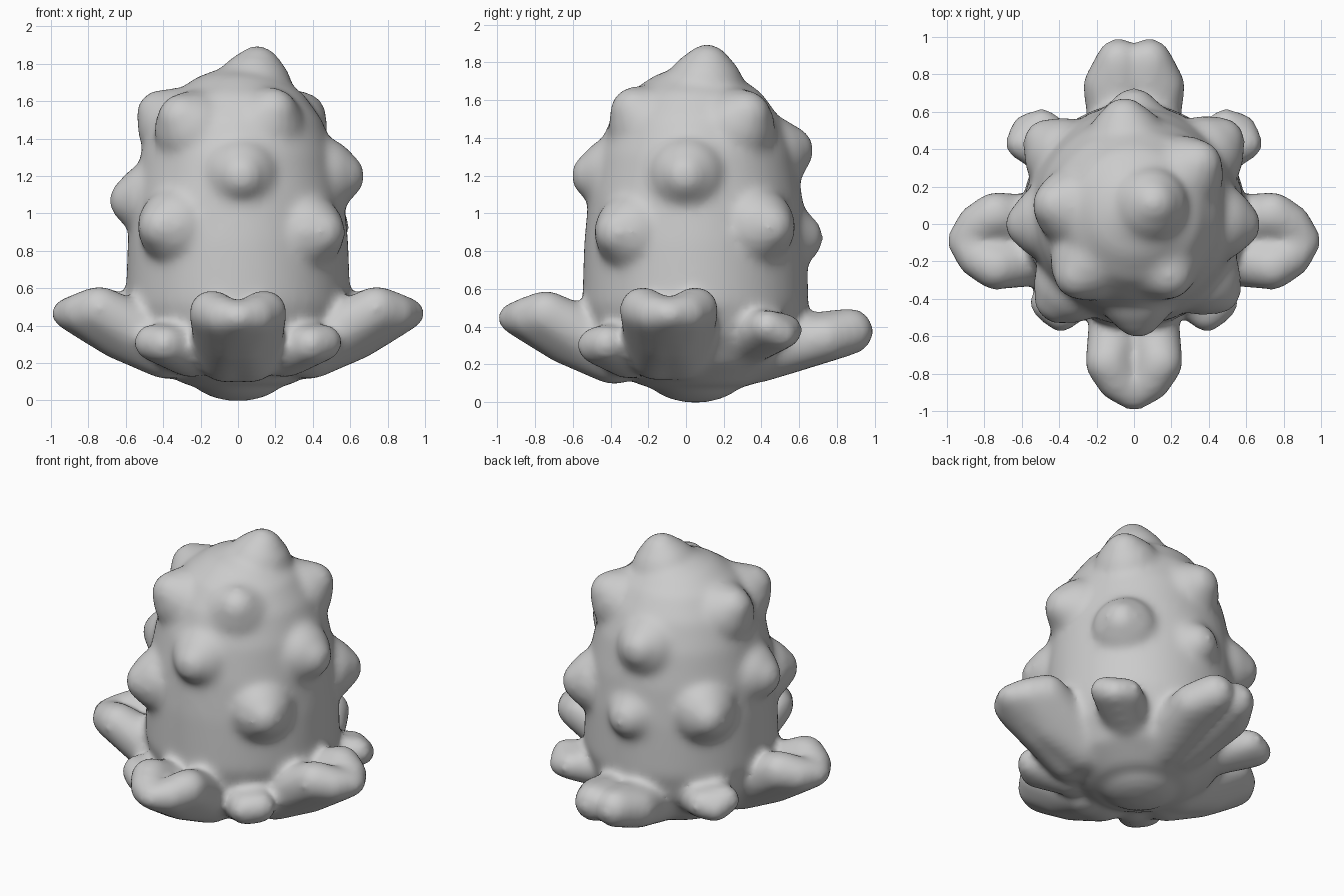
import bpy
import bmesh
from math import radians, pi, sin, cos
from mathutils import Matrix, Vector

cube = bpy.data.objects.get("Cube")
if cube:
    bpy.data.objects.remove(cube)

GREY = (0.6, 0.6, 0.6, 1)
mat = bpy.data.materials.new("plain grey")
mat.use_nodes = True
mat.diffuse_color = GREY
mat.node_tree.nodes["Principled BSDF"].inputs["Base Color"].default_value = GREY

bm = bmesh.new()


def ball(target, center, radius, scale=(1, 1, 1)):
    m = Matrix.Translation(center) @ Matrix.Diagonal((*scale, 1))
    bmesh.ops.create_icosphere(target, subdivisions=3, radius=radius, matrix=m)


def lobe(*balls):
    """Solid skin stretched tightly over a few balls (center, radius)."""
    cloud = bmesh.new()
    for center, radius in balls:
        ball(cloud, center, radius)
    points = [v.co.copy() for v in cloud.verts]
    cloud.free()
    verts = [bm.verts.new(p) for p in points]
    bmesh.ops.convex_hull(bm, input=verts)
    loose = [v for v in bm.verts if not v.link_faces]
    bmesh.ops.delete(bm, geom=loose, context='VERTS')


def lathe(profile, center, sides=48):
    rings = []
    for r, z in profile:
        rings.append([bm.verts.new((center[0] + r * cos(2 * pi * i / sides),
                                    center[1] + r * sin(2 * pi * i / sides), z))
                      for i in range(sides)])
    for low, high in zip(rings, rings[1:]):
        for i in range(sides):
            j = (i + 1) % sides
            bm.faces.new((low[i], low[j], high[j], high[i]))
    bm.faces.new(rings[0][::-1])
    bm.faces.new(rings[-1])


# Big leaves: two solid halves meeting in a crease
def leaf(angle, shift, halves):
    turn = Matrix.Translation(shift) @ Matrix.Rotation(radians(angle), 4, 'Z')
    for side in (-1, 1):
        lobe(*[(turn @ Vector((r, side * w, z)), size)
               for r, w, z, size in halves])


RAISED = [(0.38, 0.06, 0.27, 0.17), (0.64, 0.04, 0.34, 0.13),
          (0.74, 0.14, 0.48, 0.125), (0.84, 0.09, 0.46, 0.11),
          (0.92, 0.01, 0.455, 0.08)]
FLAT = [(0.38, 0.06, 0.27, 0.17), (0.74, 0.15, 0.34, 0.125),
        (0.87, 0.08, 0.375, 0.125)]
leaf(-90, (0, 0, -0.01), RAISED)
leaf(0, (0, -0.09, 0.01), RAISED)
leaf(180, (0, -0.09, 0.01), RAISED)
leaf(90, (0, 0, 0), FLAT)

# Small leaves between the big ones
for s in (-1, 1):
    lobe(((s * 0.25, -0.3, 0.27), 0.15), ((s * 0.46, -0.42, 0.31), 0.1),
         ((s * 0.39, -0.48, 0.3), 0.1))
    lobe(((s * 0.28, 0.3, 0.33), 0.15), ((s * 0.6, 0.43, 0.4), 0.09),
         ((s * 0.49, 0.53, 0.38), 0.09), ((s * 0.58, 0.51, 0.36), 0.08))

# Egg-shaped body with a rounded underside
lathe([(0.10, 0.06), (0.3, 0.09), (0.46, 0.2), (0.56, 0.36), (0.6, 0.52),
       (0.595, 0.7), (0.59, 0.85), (0.565, 1.1), (0.52, 1.32), (0.45, 1.5),
       (0.35, 1.64), (0.22, 1.73), (0.08, 1.78)], (0, 0.05))

# Stem stub underneath
ball(bm, (0, 0.05, 0.13), 0.135, (1.9, 1.9, 1))

# Round bumps over the body, each flaring into the skin
for x, y, z in [(0.1, 0.11, 1.75), (-0.29, -0.26, 1.5), (0.18, -0.26, 1.53),
                (-0.4, 0.1, 1.52), (0.33, 0.31, 1.51), (0.02, -0.46, 1.2),
                (0.53, 0, 1.2), (-0.05, 0.53, 1.33), (-0.54, 0, 1.07),
                (-0.39, -0.39, 0.93), (0.43, -0.34, 0.9), (0, 0.58, 0.87),
                (0.45, 0.43, 0.93), (-0.45, 0.42, 0.93)]:
    center = Vector((x, y, z))
    outward = (center - Vector((0, 0.05, min(z, 1.2)))).normalized()
    ball(bm, center + outward * 0.015, 0.135)
    ball(bm, center - outward * 0.09, 0.21)

mesh = bpy.data.meshes.new("bumpy_body")
bm.to_mesh(mesh)
bm.free()
mesh.materials.append(mat)
body = bpy.data.objects.new("bumpy_body_with_leaves", mesh)
bpy.context.collection.objects.link(body)

# Fuse everything into one soft skin
remesh = body.modifiers.new("fuse", 'REMESH')
remesh.mode = 'VOXEL'
remesh.voxel_size = 0.022
remesh.use_smooth_shade = True
soften = body.modifiers.new("soften", 'SMOOTH')
soften.factor = 0.5
soften.iterations = 20
